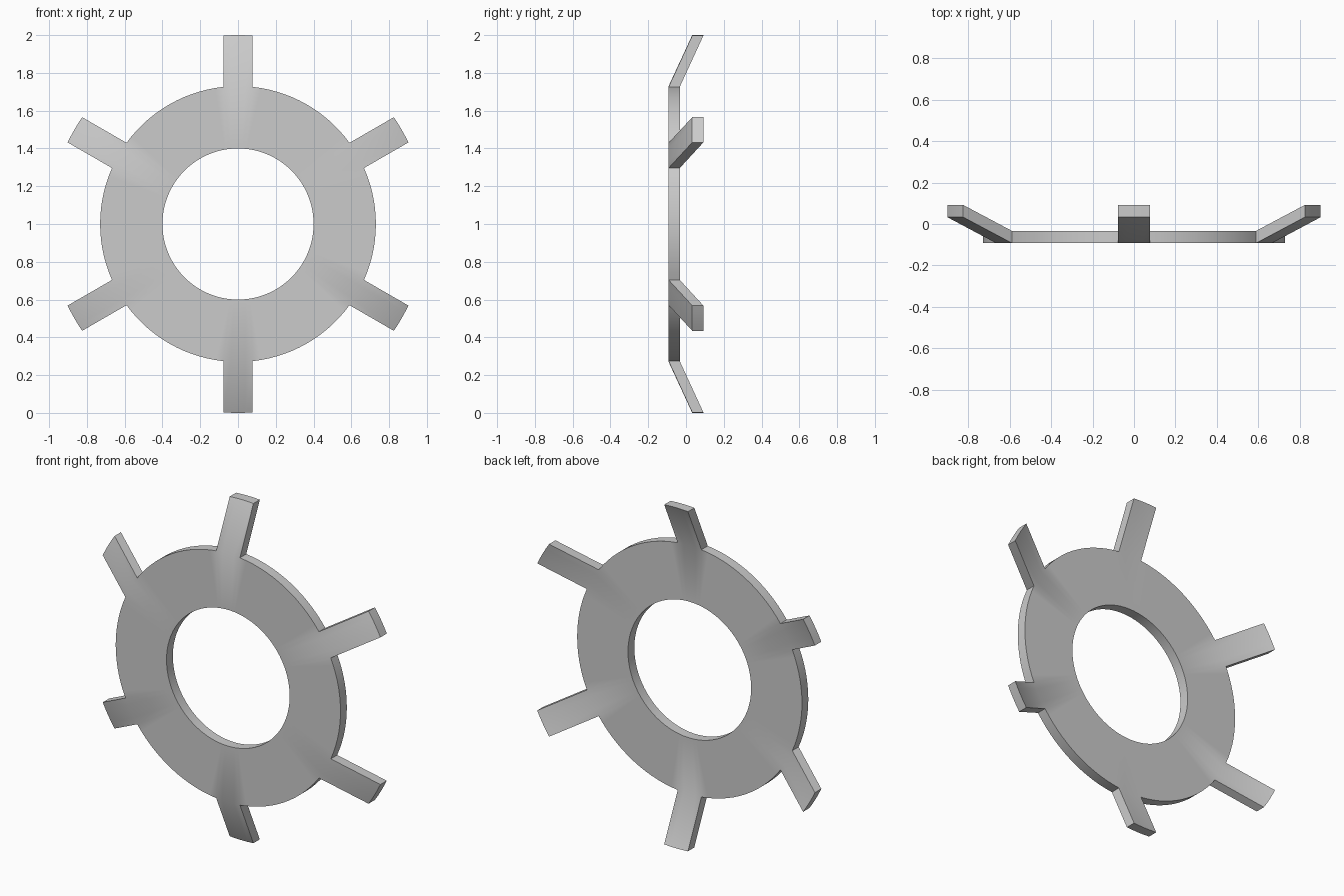
import bpy, bmesh
from math import sin, cos, asin, pi
from mathutils import Vector

cube = bpy.data.objects.get("Cube")
if cube:
    bpy.data.objects.remove(cube, do_unlink=True)

INNER, OUTER, TIP = 0.4, 0.73, 1.0
HALF_WIDTH = 0.077              # half width of a tab
FRONT, THICK, BEND = -0.092, 0.059, 0.125
TABS, TAB_STEPS, GAP_STEPS = 6, 4, 14

grey = bpy.data.materials.new("plain grey")
grey.use_nodes = True
colour = (0.6, 0.6, 0.6, 1)
grey.diffuse_color = colour
grey.node_tree.nodes["Principled BSDF"].inputs["Base Color"].default_value = colour

bm = bmesh.new()


def point(radius, angle, y=FRONT):
    return bm.verts.new((radius * sin(angle), y, 1 + radius * cos(angle)))


# Angles around the ring: narrow steps under each tab, wider ones between
half = asin(HALF_WIDTH / OUTER)
pitch = 2 * pi / TABS
angles, under_tab = [], []
for t in range(TABS):
    for i in range(TAB_STEPS):
        offset = HALF_WIDTH * (2 * i / TAB_STEPS - 1)
        angles.append(t * pitch + asin(offset / OUTER))
        under_tab.append(True)
    for i in range(GAP_STEPS):
        angles.append(t * pitch + half + (pitch - 2 * half) * i / GAP_STEPS)
        under_tab.append(False)

# Flat ring face
inner = [point(INNER, a) for a in angles]
outer = [point(OUTER, a) for a in angles]
count = len(angles)
for i in range(count):
    j = (i + 1) % count
    bm.faces.new((inner[i], inner[j], outer[j], outer[i]))

# Parallel-sided tabs bent backwards, with rounded tips
for t in range(TABS):
    start = t * (TAB_STEPS + GAP_STEPS)
    tips = [point(TIP, t * pitch + asin(HALF_WIDTH * (2 * i / TAB_STEPS - 1) / TIP), FRONT + BEND)
            for i in range(TAB_STEPS + 1)]
    for i in range(TAB_STEPS):
        bm.faces.new((outer[start + i], outer[start + i + 1], tips[i + 1], tips[i]))

# Give the whole sheet its thickness
sheet = bm.faces[:]
result = bmesh.ops.extrude_face_region(bm, geom=sheet, use_keep_orig=True)
back = [g for g in result["geom"] if isinstance(g, bmesh.types.BMVert)]
bmesh.ops.translate(bm, verts=back, vec=Vector((0, THICK, 0)))
bmesh.ops.recalc_face_normals(bm, faces=bm.faces[:])

mesh = bpy.data.meshes.new("tabbed_ring")
bm.to_mesh(mesh)
bm.free()
mesh.materials.append(grey)
ring = bpy.data.objects.new("tabbed_ring", mesh)
bpy.context.collection.objects.link(ring)

bpy.ops.object.select_all(action="DESELECT")
ring.select_set(True)
bpy.context.view_layer.objects.active = ring
bpy.ops.object.shade_smooth_by_angle(angle=pi / 6)
